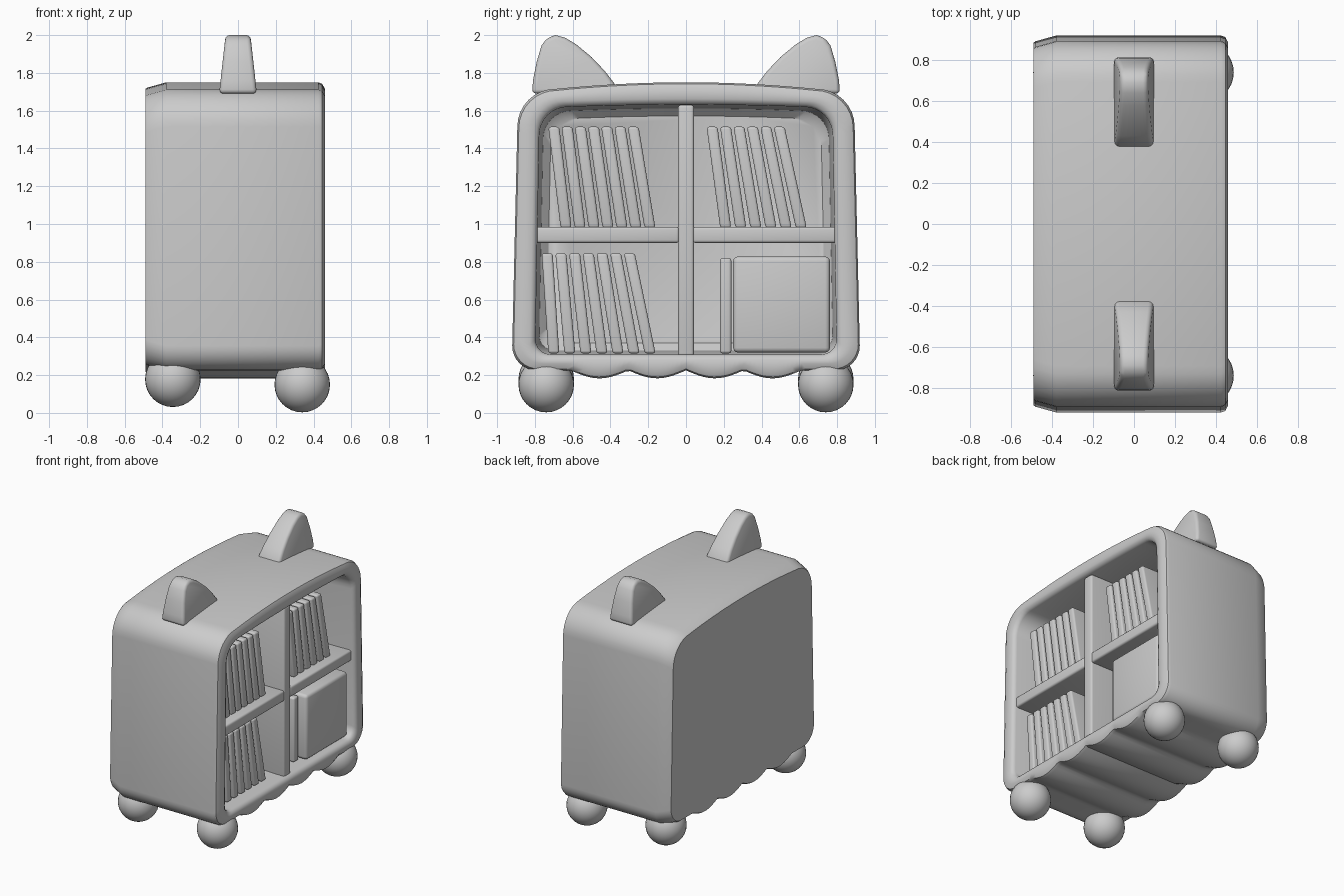
import bpy, bmesh, math
from mathutils import Vector

old = bpy.data.objects.get("Cube")
if old:
    bpy.data.objects.remove(old, do_unlink=True)

GREY = (0.6, 0.6, 0.6, 1)
mat = bpy.data.materials.new("plain grey")
mat.use_nodes = True
mat.diffuse_color = GREY
mat.node_tree.nodes["Principled BSDF"].inputs["Base Color"].default_value = GREY


def finish(name, bm, bevel=0, segments=3, angle=40):
    """Turn a bmesh into a smooth, optionally bevelled object."""
    bmesh.ops.recalc_face_normals(bm, faces=bm.faces)
    if bevel:
        bmesh.ops.bevel(bm, geom=[e for e in bm.edges if e.calc_face_angle(0) > 0.6],
                        offset=bevel, segments=segments, profile=0.5, affect='EDGES')
    mesh = bpy.data.meshes.new(name)
    bm.to_mesh(mesh)
    bm.free()
    mesh.materials.append(mat)
    ob = bpy.data.objects.new(name, mesh)
    bpy.context.collection.objects.link(ob)
    bpy.ops.object.select_all(action='DESELECT')
    ob.select_set(True)
    bpy.context.view_layer.objects.active = ob
    bpy.ops.object.shade_smooth_by_angle(angle=math.radians(angle))
    return ob


def block(name, x, y, z, bevel, lean=0):
    """Rounded box from ranges; lean shifts the top against the bottom in y."""
    bm = bmesh.new()
    bmesh.ops.create_cube(bm, size=1)
    for v in bm.verts:
        top = v.co.z
        v.co = Vector([(r[0] + r[1]) / 2 + c * (r[1] - r[0]) for r, c in zip((x, y, z), v.co)])
        v.co.y += top * lean
    return finish(name, bm, bevel)


def outline(half_low, half_high, low, high, r_low, r_high, bow, scallop):
    """Rounded cabinet outline in y and z, with a wavy bottom and a bowed top."""
    pts = []

    def arc(cy, cz, r, start):
        for i in range(9):
            a = start + i * math.pi / 16
            pts.append((cy + r * math.cos(a), cz + r * math.sin(a)))

    arc(r_low - half_low, low + r_low, r_low, math.pi)
    for i in range(1, 64):
        y = (half_low - r_low) * (i / 32 - 1)
        wave = abs(math.sin(math.pi * y / 0.305)) if abs(y) < 0.61 else 0
        pts.append((y, low - scallop * wave))
    arc(half_low - r_low, low + r_low, r_low, -math.pi / 2)
    arc(half_high - r_high, high - r_high, r_high, 0)
    for i in range(1, 16):
        t = 1 - i / 8
        pts.append(((half_high - r_high) * t, high + bow * (1 - t * t)))
    arc(r_high - half_high, high - r_high, r_high, math.pi / 2)
    return pts


def outer(d):
    return outline(0.92 - d, 0.893 - d, 0.225 + d, 1.715 - d, 0.13, 0.2, 0.035, 0.042)


def opening(d):
    return outline(0.797 - d, 0.777 - d, 0.31 + d, 1.62 - d, 0.08, 0.15, 0.012, 0)


# Cabinet shell: rings from the back, round the rim, to the inner back wall
rings = [(-0.49, outer(0.035)), (-0.48, outer(0.028)), (-0.38, outer(0)),
         (0.425, outer(0)), (0.446, outer(0.008)), (0.46, outer(0.035)),
         (0.46, opening(-0.03)), (0.45, opening(-0.01)), (0.43, opening(0)),
         (-0.36, opening(0.02)), (-0.4, opening(0.06))]
bm = bmesh.new()
loops = [[bm.verts.new((x, y, z)) for y, z in pts] for x, pts in rings]
n = len(loops[0])
for a, b in zip(loops, loops[1:]):
    for i in range(n):
        j = (i + 1) % n
        bm.faces.new((a[i], a[j], b[j], b[i]))
bm.faces.new(loops[0])
bm.faces.new(loops[-1])
finish("cabinet_shell", bm)

# Divider and shelves
block("divider", (-0.41, 0.43), (-0.042, 0.042), (0.3, 1.63), 0.015)
block("right_shelf", (-0.41, 0.43), (-0.8, -0.036), (0.9, 0.985), 0.015)
block("left_shelf", (-0.41, 0.43), (0.036, 0.8), (0.9, 0.985), 0.015)


# Rows of leaning books: first top, top step, first bottom, bottom step
def book_row(name, count, top, top_step, foot, foot_step, z):
    for i in range(count):
        t, f = top + i * top_step, foot + i * foot_step
        mid = (t + f) / 2
        block(f"{name}_{i + 1}", (-0.15, 0.36), (mid - 0.029, mid + 0.029), z, 0.014, t - f)


book_row("upper_right_book", 7, -0.7, 0.07, -0.635, 0.074, (0.98, 1.515))
book_row("upper_left_book", 6, 0.138, 0.071, 0.21, 0.08, (0.98, 1.515))
book_row("lower_right_book", 7, -0.735, 0.0725, -0.7, 0.085, (0.315, 0.845))
block("upright_book", (-0.15, 0.36), (0.18, 0.24), (0.315, 0.82), 0.014)
block("storage_box", (-0.2, 0.42), (0.25, 0.762), (0.32, 0.828), 0.025)

# Ears: side profile narrowing towards the tip
ear = [(0.37, 1.7), (0.38, 1.745), (0.43, 1.81), (0.5, 1.884), (0.58, 1.95), (0.64, 1.986),
       (0.69, 2.0), (0.735, 1.985), (0.765, 1.945), (0.79, 1.86), (0.81, 1.76), (0.815, 1.69)]
for side, s in (("right", -1), ("left", 1)):
    bm = bmesh.new()
    faces = []
    for k in (-1, 1):
        faces.append([bm.verts.new((k * (0.1 - 0.11 * (z - 1.69)), s * y, z)) for y, z in ear])
        bm.faces.new(faces[-1])
    for i in range(len(ear)):
        j = (i + 1) % len(ear)
        bm.faces.new((faces[0][i], faces[0][j], faces[1][j], faces[1][i]))
    finish(f"{side}_ear", bm, 0.022, 3, 50)

# Ball feet, the back pair set slightly higher
for place, x, z in (("front", 0.34, 0.15), ("back", -0.345, 0.178)):
    for side, y in (("right", -0.74), ("left", 0.74)):
        bm = bmesh.new()
        bmesh.ops.create_uvsphere(bm, u_segments=32, v_segments=16, radius=0.147)
        bmesh.ops.translate(bm, verts=bm.verts, vec=(x, y, z))
        finish(f"{place}_{side}_foot", bm)
